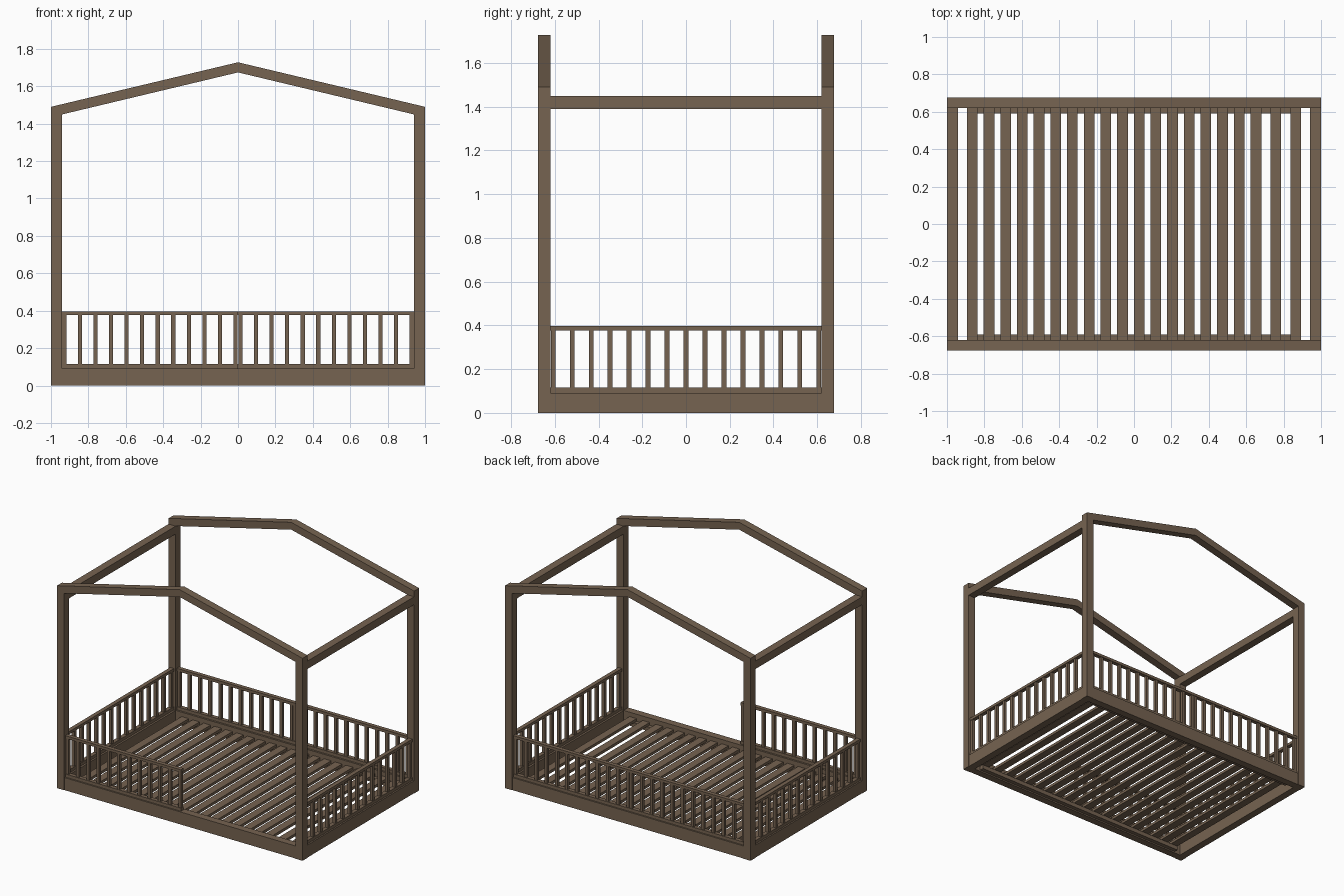
import bpy
import bmesh

cube = bpy.data.objects.get("Cube")
if cube:
    bpy.data.objects.remove(cube, do_unlink=True)

wood = bpy.data.materials.new("brown_wood")
wood.use_nodes = True
COLOR = (0.18, 0.125, 0.082, 1)
wood.diffuse_color = COLOR
wood.node_tree.nodes["Principled BSDF"].inputs["Base Color"].default_value = COLOR
wood.node_tree.nodes["Principled BSDF"].inputs["Roughness"].default_value = 0.7

X, Y = 1.0, 0.677          # outer half sizes
XI, YI = 0.942, 0.62       # inner faces of the posts
XM, YM = (X + XI) / 2, (Y + YI) / 2
BOARD, RAIL, TOP = 0.092, 0.115, 0.397


def finish(name, bm):
    bmesh.ops.recalc_face_normals(bm, faces=bm.faces)
    mesh = bpy.data.meshes.new(name)
    bm.to_mesh(mesh)
    bm.free()
    mesh.materials.append(wood)
    ob = bpy.data.objects.new(name, mesh)
    bpy.context.collection.objects.link(ob)
    return ob


def boxes(name, spans):
    """One object from boxes given as (x0, x1, y0, y1, z0, z1)."""
    bm = bmesh.new()
    for x0, x1, y0, y1, z0, z1 in spans:
        for v in bmesh.ops.create_cube(bm, size=1)["verts"]:
            v.co = (x1 if v.co.x > 0 else x0,
                    y1 if v.co.y > 0 else y0,
                    z1 if v.co.z > 0 else z0)
    return finish(name, bm)


def prism(name, profile, y0, y1):
    """Extrude an x-z outline along y."""
    bm = bmesh.new()
    face = bm.faces.new([bm.verts.new((x, y0, z)) for x, z in profile])
    new = bmesh.ops.extrude_face_region(bm, geom=[face])["geom"]
    for v in new:
        if isinstance(v, bmesh.types.BMVert):
            v.co.y = y1
    return finish(name, bm)


def fence(name, start, end, cross, count, along_x):
    """Railing panel: two rails and evenly spaced balusters."""
    half, bar = 0.015, 0.011

    def span(a0, a1, h, z0, z1):
        if along_x:
            return (a0, a1, cross - h, cross + h, z0, z1)
        return (cross - h, cross + h, a0, a1, z0, z1)

    parts = [span(start, end, half, BOARD, RAIL),
             span(start, end, half, TOP - 0.02, TOP)]
    first, last = start + bar + 0.002, end - bar - 0.002
    for i in range(count):
        c = first + (last - first) * i / (count - 1)
        parts.append(span(c - bar, c + bar, bar, RAIL, TOP - 0.02))
    return boxes(name, parts)


# Corner posts, roof rafters and their joints
for sy, end in ((-1, "front"), (1, "back")):
    y0, y1 = sorted((sy * YI, sy * Y))
    for sx, side in ((-1, "right"), (1, "left")):
        x0, x1 = sorted((sx * XI, sx * X))
        boxes(f"{end}_{side}_post", [(x0, x1, y0, y1, 0, 1.39)])
        boxes(f"{end}_{side}_tenon", [(x0, x1, y0, y1, 1.39, 1.42)])
        prism(f"{end}_{side}_rafter",
              [(0, 1.728), (sx * X, 1.49), (sx * X, 1.42),
               (sx * XI, 1.42), (sx * XI, 1.449), (0, 1.674)], y0, y1)
    # Long base board and slat ledger
    inset = sorted((sy * YI, sy * (Y - 0.003)))
    boxes(f"{end}_base_board", [(-XI, XI, *inset, 0, BOARD)])
    ledge = sorted((sy * 0.59, sy * YI))
    boxes(f"{end}_ledger", [(-0.893, 0.893, *ledge, 0.01, 0.04)])

# Short sides: base board, top beam and railing
for sx, side in ((-1, "right"), (1, "left")):
    inset = sorted((sx * XI, sx * (X - 0.003)))
    boxes(f"{side}_base_board", [(*inset, -YI, YI, 0, BOARD)])
    outer = sorted((sx * XI, sx * X))
    boxes(f"{side}_top_beam", [(*outer, -YI, YI, 1.39, 1.448)])
    fence(f"{side}_railing", -YI, YI, sx * XM, 15, False)

# Long railings: the front left half stays open as the entrance
fence("back_right_railing", -XI, 0, YM, 12, True)
fence("back_left_railing", 0, XI, YM, 12, True)
fence("front_right_railing", -XI, 0, -YM, 12, True)

# Mattress slats, the last two spaced wider
starts = [-0.893 + 0.0892 * i for i in range(18)] + [0.73, 0.837]
boxes("slats", [(x, x + 0.057, -YI, YI, 0.04, 0.06) for x in starts])
